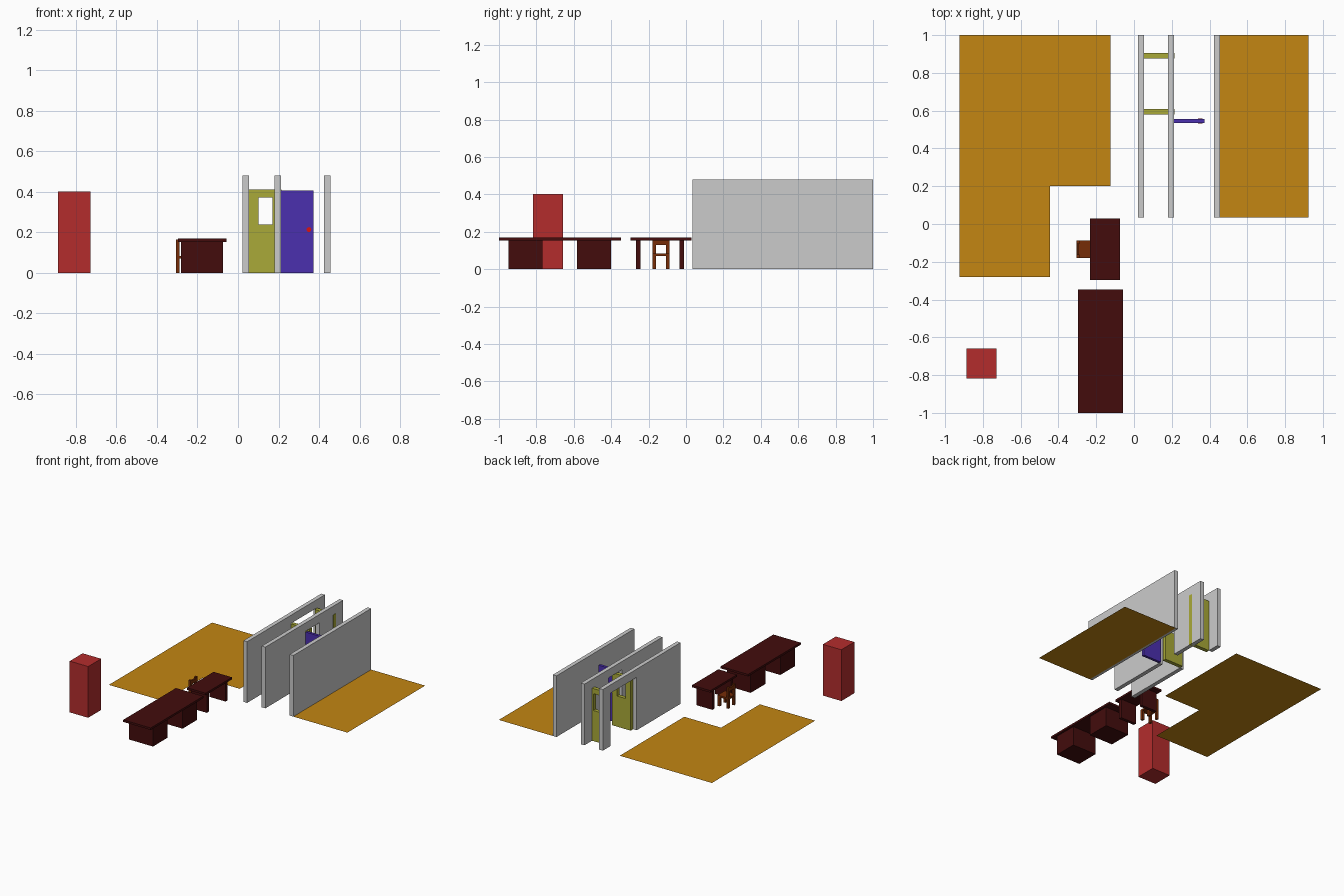
import bpy, bmesh
from mathutils import Vector

if "Cube" in bpy.data.objects:
    bpy.data.objects.remove(bpy.data.objects["Cube"])


def material(name, rgb):
    m = bpy.data.materials.new(name)
    m.diffuse_color = (*[c ** 2.2 for c in rgb], 1)
    m.use_nodes = True
    m.node_tree.nodes["Principled BSDF"].inputs["Base Color"].default_value = m.diffuse_color
    return m


FLOOR = material("floor_ochre", (0.76, 0.52, 0.10))
YELLOW = material("olive_yellow", (0.66, 0.66, 0.23))
BLUE = material("violet_blue", (0.30, 0.20, 0.68))
RED = material("red", (0.70, 0.19, 0.19))
KNOB = material("knob_red", (0.85, 0.10, 0.10))
DARK = material("dark_wood", (0.27, 0.08, 0.08))
BROWN = material("chair_wood", (0.46, 0.19, 0.06))


def faces_object(name, verts, faces, mat=None, extrude=None):
    """Flat faces, optionally extruded by a vector into a solid."""
    bm = bmesh.new()
    vs = [bm.verts.new(v) for v in verts]
    for f in faces:
        bm.faces.new([vs[i] for i in f])
    if extrude:
        res = bmesh.ops.extrude_face_region(bm, geom=bm.faces[:], use_keep_orig=True)
        moved = [g for g in res["geom"] if isinstance(g, bmesh.types.BMVert)]
        bmesh.ops.translate(bm, verts=moved, vec=Vector(extrude))
        bmesh.ops.recalc_face_normals(bm, faces=bm.faces[:])
    me = bpy.data.meshes.new(name)
    bm.to_mesh(me)
    bm.free()
    ob = bpy.data.objects.new(name, me)
    bpy.context.collection.objects.link(ob)
    if mat:
        me.materials.append(mat)
    return ob


def box(name, x, y, z, mat=None):
    base = [(x[0], y[0], z[0]), (x[1], y[0], z[0]), (x[1], y[1], z[0]), (x[0], y[1], z[0])]
    return faces_object(name, base, [range(4)], mat, (0, 0, z[1] - z[0]))


def wall(name, x, door=None):
    """Wall along y, with an optional doorway (y0, y1, height)."""
    y0, y1, h = 0.035, 1.0, 0.48
    outline = [(y0, 0), (y0, h), (y1, h), (y1, 0)]
    if door:
        a, b, t = door
        outline += [(b, 0), (b, t), (a, t), (a, 0)]
    faces_object(name, [(x, y, z) for y, z in outline], [range(len(outline))],
                 None, (0.032, 0, 0))


# Floors
left = [(-0.925, -0.28), (-0.445, -0.28), (-0.445, 0.2), (-0.125, 0.2), (-0.125, 1), (-0.925, 1)]
faces_object("left_floor", [(x, y, 0) for x, y in left], [range(6)], FLOOR)
right = [(0.445, 0.035), (0.925, 0.035), (0.925, 1), (0.445, 1)]
faces_object("right_floor", [(x, y, 0) for x, y in right], [range(4)], FLOOR)

# Corridor walls
wall("outer_wall", 0.022, (0.58, 0.905, 0.415))
wall("middle_wall", 0.181, (0.535, 0.705, 0.415))
wall("inner_wall", 0.424)

# Open double doors with window holes
rect = [(0.053, 0), (0.215, 0), (0.215, 0.412), (0.053, 0.412)]
hole = [(0.10, 0.24), (0.17, 0.24), (0.17, 0.372), (0.10, 0.372)]
ring = [(i, (i + 1) % 4, (i + 1) % 4 + 4, i + 4) for i in range(4)]
for side, y in (("front", 0.58), ("back", 0.876)):
    faces_object(side + "_double_door", [(x, y, z) for x, z in rect + hole], ring,
                 YELLOW, (0, 0.03, 0))

# Open single door with knob
box("single_door", (0.213, 0.372), (0.534, 0.555), (0, 0.408), BLUE)
bpy.ops.mesh.primitive_cylinder_add(vertices=12, radius=0.012, depth=0.027,
                                    location=(0.35, 0.5445, 0.214), rotation=(1.5708, 0, 0))
knob = bpy.context.object
knob.name = "door_knob"
knob.data.materials.append(KNOB)

# Tall cabinet
box("cabinet", (-0.888, -0.728), (-0.818, -0.658), (0, 0.402), RED)

# Large desk on two pedestals
box("large_desk_top", (-0.296, -0.058), (-1.0, -0.347), (0.153, 0.169), DARK)
for side, y in (("front", -0.95), ("back", -0.583)):
    box(side + "_pedestal", (-0.281, -0.073), (y, y + 0.182), (0, 0.153), DARK)

# Small desk on two panel legs
box("small_desk_top", (-0.233, -0.073), (-0.297, 0.03), (0.153, 0.169), DARK)
for side, y in (("front", -0.266), ("back", -0.034)):
    box(side + "_panel_leg", (-0.222, -0.084), (y, y + 0.024), (0, 0.153), DARK)

# Chair
box("chair_seat", (-0.305, -0.213), (-0.18, -0.088), (0.07, 0.084), BROWN)
for side, y in (("front", -0.18), ("back", -0.107)):
    box(side + "_chair_post", (-0.305, -0.288), (y, y + 0.019), (0, 0.165), BROWN)
    box(side + "_chair_leg", (-0.232, -0.213), (y, y + 0.019), (0, 0.07), BROWN)
box("chair_back_rail", (-0.303, -0.29), (-0.161, -0.107), (0.128, 0.155), BROWN)
